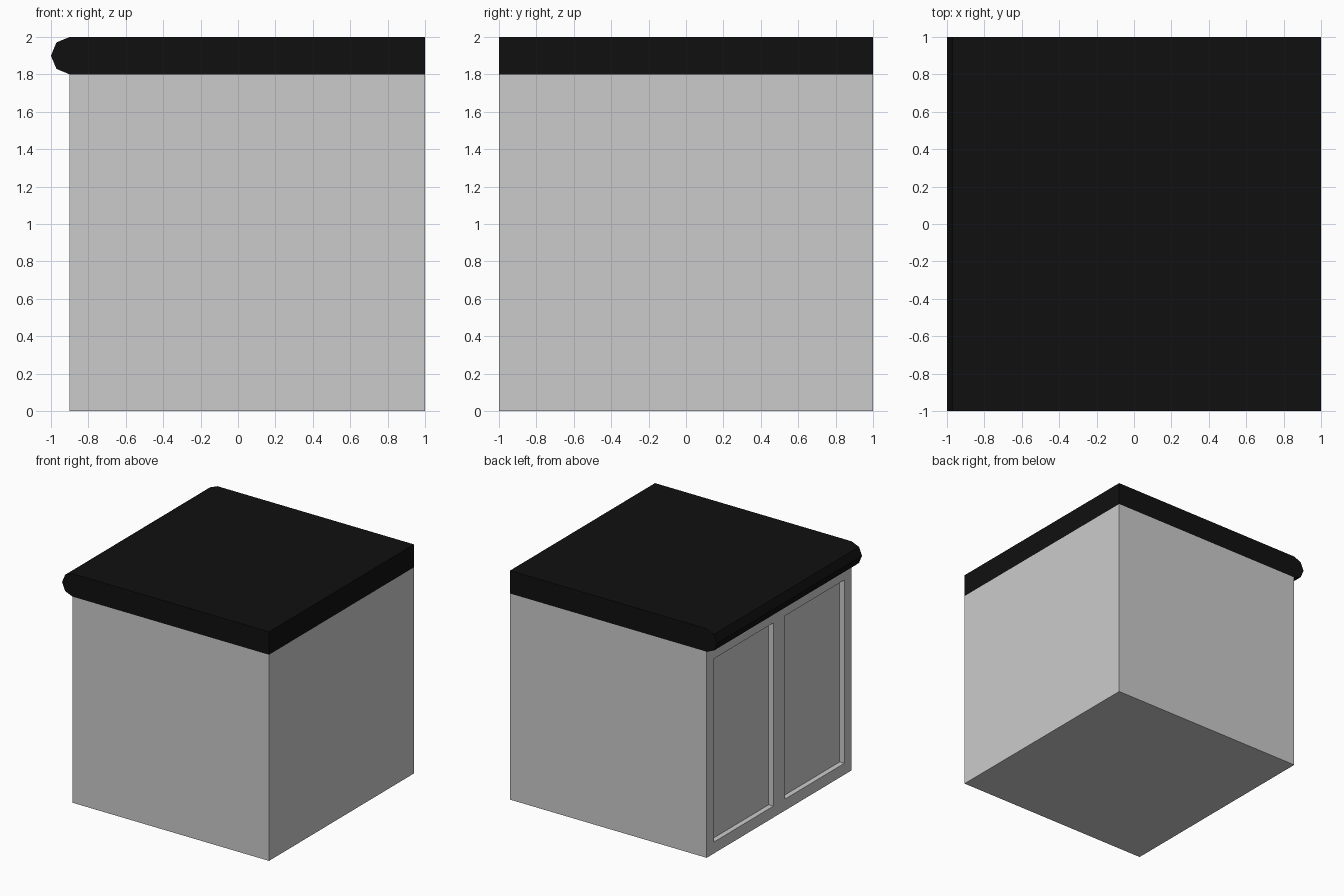
import bpy, math

if "Cube" in bpy.data.objects:
    bpy.data.objects.remove(bpy.data.objects["Cube"])


def prism(name, profile, y0, y1):
    """Extrude an x-z profile along y."""
    n = len(profile)
    verts = [(x, y, z) for y in (y0, y1) for x, z in profile]
    faces = [tuple(range(n)), tuple(reversed(range(n, 2 * n)))]
    faces += [(i, i + n, (i + 1) % n + n, (i + 1) % n) for i in range(n)]
    mesh = bpy.data.meshes.new(name)
    mesh.from_pydata(verts, [], faces)
    obj = bpy.data.objects.new(name, mesh)
    bpy.context.collection.objects.link(obj)
    return obj


def rect(x0, x1, z0, z1):
    return [(x0, z0), (x1, z0), (x1, z1), (x0, z1)]


# Cabinet body
body = prism("cabinet_body", rect(-0.9, 1, 0, 1.8), -1, 1)

# Two recessed door panels on the left side
for side, y0, y1 in (("front", -0.9, -0.08), ("back", 0.08, 0.9)):
    cutter = prism(side + "_panel_cutter", rect(-1.0, -0.855, 0.1, 1.7), y0, y1)
    cutter.hide_render = True
    cutter.hide_viewport = True
    cutter.display_type = 'WIRE'
    mod = body.modifiers.new(side + "_panel", 'BOOLEAN')
    mod.operation = 'DIFFERENCE'
    mod.solver = 'EXACT'
    mod.object = cutter

# Worktop with a faceted rounded edge on the left
nose = [(-0.9 + 0.1 * math.cos(a), 1.9 + 0.1 * math.sin(a))
        for a in (math.radians(90 + 45 * i) for i in range(5))]
worktop = prism("worktop", nose + [(1, 1.8), (1, 2)], -1, 1)
black = bpy.data.materials.new("black_worktop")
black.diffuse_color = (0.005, 0.005, 0.005, 1)
black.use_nodes = True
black.node_tree.nodes["Principled BSDF"].inputs["Base Color"].default_value = black.diffuse_color
worktop.data.materials.append(black)
